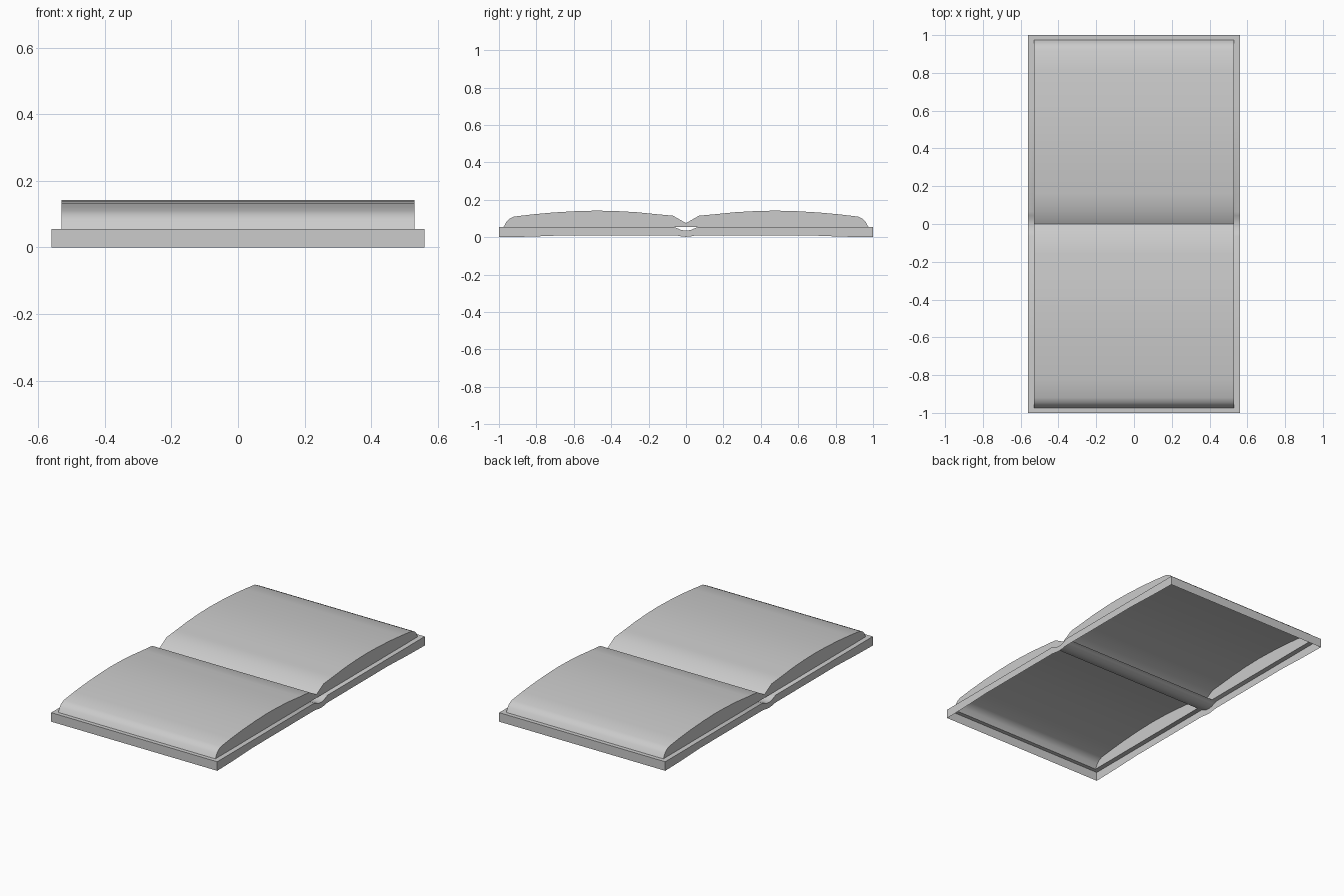
import bpy, bmesh

if "Cube" in bpy.data.objects:
    bpy.data.objects.remove(bpy.data.objects["Cube"])

XO, XI, TOP = 0.56, 0.53, 0.055   # cover half width, page half width, cover top
PAGE_END = 0.975


def make_object(name, bm, angle):
    me = bpy.data.meshes.new(name)
    bm.normal_update()
    bm.to_mesh(me)
    bm.free()
    ob = bpy.data.objects.new(name, me)
    bpy.context.collection.objects.link(ob)
    bpy.ops.object.select_all(action='DESELECT')
    ob.select_set(True)
    bpy.context.view_layer.objects.active = ob
    bpy.ops.object.shade_smooth_by_angle(angle=angle)
    return ob


def mirrored(half):
    """Profile for y >= 0 (first point on the centre line) extended to -y."""
    return [(-y, *z) for y, *z in reversed(half[1:])] + half


# Cover: hollow tray with outer walls, a narrow ledge and a dipped spine
# stations are (y, top z, bottom z)
stations = mirrored([
    (0, 0.035, 0.002), (0.025, 0.038, 0.004), (0.045, 0.047, 0.008),
    (0.065, TOP, 0.01), (0.65, TOP, 0.01), (0.83, TOP, 0.003),
    (PAGE_END, TOP, 0), (1, TOP, 0)])
bm = bmesh.new()
rows = [[bm.verts.new(p) for p in (
    (-XO, y, b), (-XO, y, t), (-XI, y, t), (XI, y, t), (XO, y, t), (XO, y, b))]
    for y, t, b in stations]
for i, (r, n) in enumerate(zip(rows, rows[1:])):
    mid = abs(stations[i][0] + stations[i + 1][0]) / 2
    for k in range(5):
        # the middle is open below the pages, closed at the ends and spine
        if k == 2 and 0.065 < mid < PAGE_END:
            continue
        bm.faces.new((r[k], r[k + 1], n[k + 1], n[k]))
bm.faces.new(list(reversed(rows[0])))
bm.faces.new(rows[-1])
bmesh.ops.reverse_faces(bm, faces=[f for f in bm.faces if len(f.verts) == 6])
bm.normal_update()
bmesh.ops.recalc_face_normals(bm, faces=bm.faces[:])
if next(f for f in bm.faces if abs(f.normal.z) > 0.9).normal.z < 0:
    bmesh.ops.reverse_faces(bm, faces=bm.faces[:])
make_object("cover", bm, 0.6)

# Pages: bowed sheet with closed ends, open underneath
profile = mirrored([
    (0, 0.075), (0.07, 0.115), (0.16, 0.123), (0.27, 0.134), (0.38, 0.140),
    (0.48, 0.142), (0.59, 0.139), (0.71, 0.132), (0.82, 0.122), (0.92, 0.110),
    (0.945, 0.098), (0.96, 0.083), (PAGE_END, TOP)])
bm = bmesh.new()
left = [bm.verts.new((-XI, y, z)) for y, z in profile]
right = [bm.verts.new((XI, y, z)) for y, z in profile]
for i in range(len(profile) - 1):
    bm.faces.new((left[i], right[i], right[i + 1], left[i + 1]))
bm.faces.new(left)
bm.faces.new(list(reversed(right)))
bm.normal_update()
for f in bm.faces:
    c = f.calc_center_median()
    if (abs(f.normal.x) > 0.9 and f.normal.x * c.x < 0) or \
       (abs(f.normal.x) < 0.9 and f.normal.z < 0):
        f.normal_flip()
make_object("pages", bm, 0.7)
